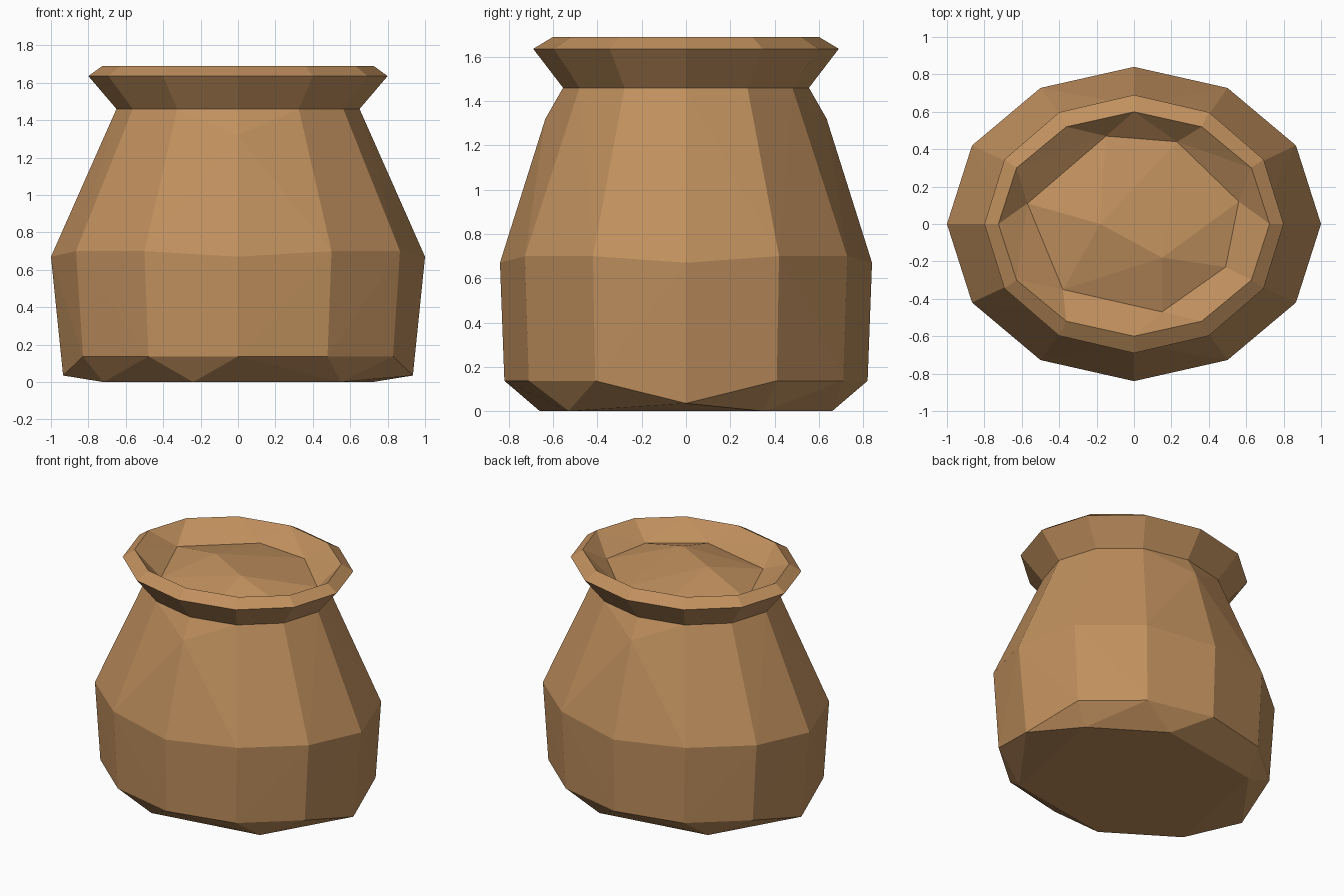
import bpy, bmesh, math
from mathutils import Vector

if "Cube" in bpy.data.objects:
    bpy.data.objects.remove(bpy.data.objects["Cube"])

clay = bpy.data.materials.new("warm clay brown")
clay.diffuse_color = (0.53, 0.28, 0.112, 1)
clay.use_nodes = True
clay.node_tree.nodes["Principled BSDF"].inputs["Base Color"].default_value = clay.diffuse_color


def ring(rx, ry, z):
    """Twelve-sided oval ring."""
    return [Vector((rx * math.cos(i * math.pi / 6), ry * math.sin(i * math.pi / 6), z))
            for i in range(12)]


def finish(bm, name):
    mesh = bpy.data.meshes.new(name)
    bm.to_mesh(mesh)
    bm.free()
    mesh.materials.append(clay)
    bpy.context.collection.objects.link(bpy.data.objects.new(name, mesh))


def hull(name, points, drop, inward=False):
    """Convex facets around the points, without the faces chosen by drop."""
    bm = bmesh.new()
    for p in points:
        bm.verts.new(p)
    bmesh.ops.convex_hull(bm, input=bm.verts[:])
    bmesh.ops.recalc_face_normals(bm, faces=bm.faces[:])
    gone = [f for f in bm.faces if drop([v.co.z for v in f.verts])]
    bmesh.ops.delete(bm, geom=gone, context='FACES')
    if inward:
        bmesh.ops.reverse_faces(bm, faces=bm.faces[:])
    finish(bm, name)


# Body: uneven base, belly, shoulders and neck
foot = ring(0.957, 0.82, 0.137)
foot[0] = Vector((0.935, 0, 0.035))
foot[6] = Vector((-0.935, 0, 0.035))
belly = ring(1.0, 0.84, 0.70)
for i in (0, 3, 6, 9):
    belly[i].z = 0.67
neck = ring(0.65, 0.555, 1.46)
half_base = [(-0.24, -0.66), (0.55, -0.53), (0.72, 0.35)]
base = [Vector((s * x, s * y, 0)) for s in (1, -1) for x, y in half_base]
shoulders = [Vector((0, s * 0.635, 1.32)) for s in (1, -1)]
hull("pot_body", base + foot + belly + shoulders + neck, lambda zs: min(zs) > 1.45)

# Flared rim
lip = ring(0.725, 0.60, 1.69)
bm = bmesh.new()
loops = [[bm.verts.new(p) for p in r] for r in (neck, ring(0.80, 0.69, 1.636), lip)]
for a, b in zip(loops, loops[1:]):
    for i in range(12):
        j = (i + 1) % 12
        bm.faces.new((a[i], a[j], b[j], b[i]))
finish(bm, "pot_rim")

# Sloping inside wall, down to the seven-sided filling
edge = [Vector((x, y, 1.57)) for x, y in
        [(-0.57, 0.11), (-0.15, 0.47), (0.23, 0.44), (0.56, 0.12),
         (0.49, -0.23), (0.15, -0.47), (-0.38, -0.35)]]
hull("inner_wall", lip + edge, lambda zs: max(zs) - min(zs) < 0.01, inward=True)

# Faceted mound of filling
peaks = [Vector((-0.18, 0, 1.665)), Vector((0.15, -0.18, 1.66))]
hull("filling", edge + peaks, lambda zs: max(zs) < 1.58)
